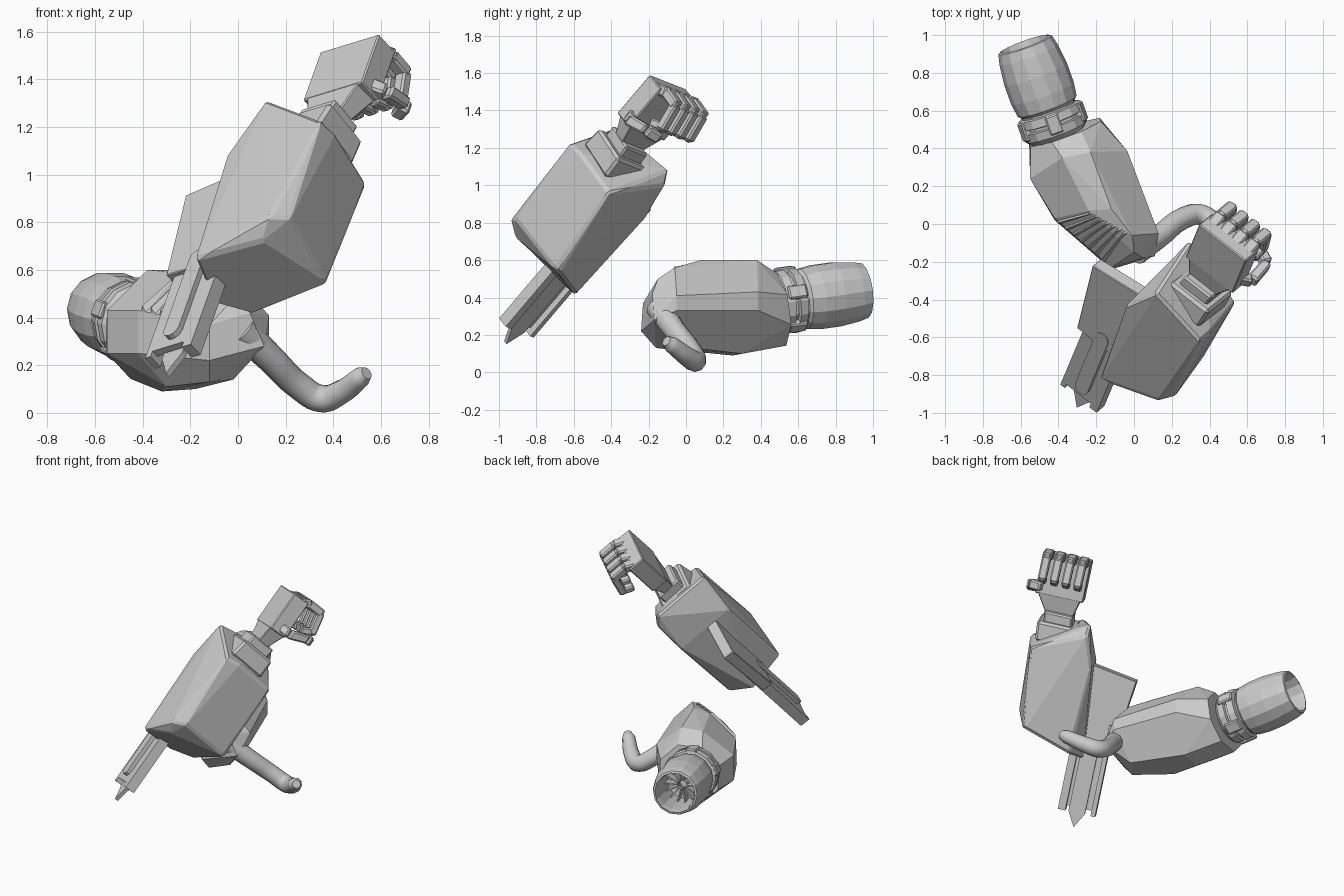
import bpy, bmesh, math
from mathutils import Vector as V

if "Cube" in bpy.data.objects:
    bpy.data.objects.remove(bpy.data.objects["Cube"])

# Frame of the fist arm: U across knuckles, D along forearm, W towards the palm
U = V((.77, -.60, .235)).normalized()
D = V((.28, .61, .74))
D = (D - U * D.dot(U)).normalized()
W = D.cross(U).normalized()


def add(name, bm):
    bmesh.ops.recalc_face_normals(bm, faces=bm.faces)
    me = bpy.data.meshes.new(name)
    bm.to_mesh(me)
    bm.free()
    ob = bpy.data.objects.new(name, me)
    bpy.context.collection.objects.link(ob)
    return ob


def hull(name, pts, bevel=0, flat=4):
    bm = bmesh.new()
    for p in pts:
        bm.verts.new(p)
    r = bmesh.ops.convex_hull(bm, input=bm.verts)
    junk = {e for e in r['geom_interior'] + r['geom_unused'] if isinstance(e, bmesh.types.BMVert)}
    bmesh.ops.delete(bm, geom=list(junk), context='VERTS')
    bmesh.ops.dissolve_limit(bm, angle_limit=math.radians(flat), verts=bm.verts, edges=bm.edges)
    ob = add(name, bm)
    if bevel:
        m = ob.modifiers.new('chamfer', 'BEVEL')
        m.width, m.segments, m.limit_method = bevel, 1, 'ANGLE'
        m.angle_limit = math.radians(35)
    return ob


def at(o, a, b, c):
    return o + U * a + D * b + W * c


def block(name, o, a, b, c, bevel=0):
    return hull(name, [at(o, i, j, k) for i in a for j in b for k in c], bevel)


def bar(name, p, q, side, w, h, bevel=.006, taper=1):
    """Box-section bar from p to q, w wide along side and h thick."""
    ax = (q - p).normalized()
    up = ax.cross(side).normalized()
    pts = [e + side * (s * w / 2 * k) + up * (t * h / 2 * k)
           for e, k in ((p, 1), (q, taper)) for s in (-1, 1) for t in (-1, 1)]
    return hull(name, pts, bevel)


def lathe(name, origin, axis, prof, n):
    rot = axis.to_track_quat('Z', 'Y')
    bm = bmesh.new()
    rings = [[bm.verts.new(origin + rot @ V((r * math.cos(i * math.tau / n), r * math.sin(i * math.tau / n), t)))
              for i in range(n)] for t, r in prof]
    for a, b in zip(rings, rings[1:]):
        for i in range(n):
            j = (i + 1) % n
            bm.faces.new((a[i], a[j], b[j], b[i]))
    bm.faces.new(rings[0])
    bm.faces.new(rings[-1])
    return add(name, bm)


# Fist arm: forearm shell with slanted ends and cut corners
hull('fist_forearm', [V(p) for p in (
    (.35, -.62, 1.225), (.41, -.565, 1.17), (.115, -.365, 1.315), (.295, -.09, 1.085), (.54, -.41, .96),
    (.13, -.935, .82), (.22, -.91, .815), (.10, -.91, .72), (-.18, -.825, .645), (.37, -.70, .55),
    (.36, -.68, .53), (.06, -.59, .41), (-.10, -.64, .455),
    (-.04, -.43, 1.095), (.19, -.21, .825), (.31, -.11, 1.0))], .014, 6)

# Wrist: stepped collar and flared neck
hand = V((.4325, -.185, 1.4525))
end = V((.326, -.374, 1.14))
heel = at(hand, 0, -.135, .06)
ax = (heel - end).normalized()
bar('wrist_collar', end - ax * .06, end + ax * .075, U, .29, .26, .015, .92)
bar('wrist_post', end, end + ax * .14, U, .19, .17, .01)
bar('wrist_flare', heel + D * .01, end + ax * .13, U, .29, .12, .005, .65)

# Palm, fingers and thumb
block('palm', hand, (-.162, .162), (-.14, .138), (0, .12), .006)
path = [(.10, .06), (.14, .135), (.135, .235), (.0, .265), (-.03, .20)]
for f in range(4):
    a = -.118 + f * .079
    pts = [at(hand, a, b, c) for b, c in path]
    for k, (p, q) in enumerate(zip(pts, pts[1:])):
        bar(f'finger_{f + 1}_segment_{k + 1}', p, q + (q - p) * .12, U, .064 - .004 * k, .06 - .004 * k, .009)
    for k, p in enumerate(pts[1:4]):
        bar(f'finger_{f + 1}_joint_{k + 1}', p - W * .018, p + W * .018, U, .045, .055, .009)
thumb = [at(hand, *p) for p in ((.12, -.09, .06), (.19, -.10, .12), (.185, -.06, .245), (.11, -.06, .285))]
for k, (p, q) in enumerate(zip(thumb, thumb[1:])):
    bar(f'thumb_segment_{k + 1}', p, q, D, .065, .06, .01, .9)

# Blade unit hung along the outer side of the forearm
K = V((-.39, -.85, .23))
hull('blade_housing', [at(K, a, b, c) for a, b in ((-.03, .465), (-.085, .94), (.30, 1.0), (.28, .46))
                       for c in (-.02, .055)], .004)
for n, a in (('outer', (0, .03)), ('inner', (.20, .25))):
    block(f'blade_rail_{n}', K, a, (0, .62), (0, .07))
block('blade_sheath', K, (.0, .25), (.03, .6), (.0, .035))
hull('blade_point', [at(K, a, b, c) for a, b in ((.07, .6), (.07, .0), (.125, -.10), (.18, .0), (.18, .6))
                     for c in (.03, .055)])
hull('blade_ridge', [at(K, .125 + .042 * math.cos(t), b + .042 * math.sin(t), c)
                     for b, s in ((.11, math.pi), (.52, 0)) for i in range(7)
                     for t in [s + i * math.pi / 6] for c in (-.025, .01)], 0, 1)

# Gun arm: faceted forearm body
e = V((-.335, .93, .13)).normalized()
side = V((.94, .34, 0)).normalized()
up = side.cross(e)
neck = V((-.365, .485, .335))
ring = [neck + side * (.215 * math.cos(t)) + up * (.21 * math.sin(t))
        for t in [math.pi / 8 + i * math.pi / 4 for i in range(8)]]
R = [V(p) for p in ((-.42, .03, .43), (-.24, .07, .585), (-.01, -.06, .56), (-.12, -.23, .37))]
hull('gun_forearm', ring + R + [V(p) for p in (
    (-.38, .35, .60), (-.23, .38, .60), (-.12, .08, .60), (.0, -.15, .50),
    (-.55, .24, .25), (-.55, .24, .43), (-.42, .02, .25),
    (-.035, .386, .33), (-.035, .386, .43), (.13, -.05, .33), (.13, -.05, .41),
    (-.12, -.24, .22), (.11, -.17, .28), (.05, -.18, .42),
    (-.32, .25, .09), (-.18, .30, .10), (-.02, -.06, .14), (-.12, -.16, .13), (-.30, .05, .11))], 0, 7)

# Slanted vent slats on the elbow
nrm = (R[3] - R[0]).cross(R[1] - R[0]).normalized()
for i in range(7):
    f, g = .05 + i * .13, .11 + i * .13
    p, q = R[0].lerp(R[3], f), R[1].lerp(R[2], f)
    s, t = R[0].lerp(R[3], g), R[1].lerp(R[2], g)
    lift = nrm * .02
    hull(f'vent_slat_{i + 1}', [p, q, s, t, p.lerp(q, .06) + lift, p.lerp(q, .94) + lift])

# Cuff rings and clamps
base = V((-.455, .61, .39))
lathe('cuff', base, e, [(-.16, .14), (-.13, .172), (-.085, .175), (-.08, .158), (-.065, .158),
                        (-.06, .178), (-.015, .172), (-.01, .15), (.03, .15)], 14)
for i in range(5):
    t = i * math.tau / 5 + .3
    out = side * math.cos(t) + up * math.sin(t)
    c = base + out * .161 - e * .12
    bar(f'cuff_clamp_{i + 1}', c, c + e * .105, e.cross(out), .075, .045, .008)

# Hollow muzzle with radial fins inside
lathe('muzzle', base, e, [(-.01, .14), (.015, .166), (.09, .176), (.2, .176), (.31, .163), (.363, .150),
                          (.368, .136), (.33, .128), (.12, .115)], 14)
for i in range(14):
    t = i * math.tau / 14
    out = side * math.cos(t) + up * math.sin(t)
    bar(f'muzzle_fin_{i + 1}', base + e * .15 + out * .03, base + e * .15 + out * .12, e, .08, .008, 0)

# Smooth hook hand
cu = bpy.data.curves.new('hook_hand', 'CURVE')
cu.dimensions, cu.bevel_depth, cu.bevel_resolution = '3D', .055, 3
cu.resolution_u, cu.use_fill_caps = 6, True
sp = cu.splines.new('BEZIER')
hook = [(.01, -.15, .35, 1.25), (.14, -.06, .225, 1.1), (.26, .03, .11, 1.05), (.35, .05, .06, 1.05),
        (.43, .005, .085, .95), (.515, -.08, .15, .8), (.54, -.105, .167, .5)]
sp.bezier_points.add(len(hook) - 1)
for bp, (x, y, z, r) in zip(sp.bezier_points, hook):
    bp.co, bp.radius = (x, y, z), r
    bp.handle_left_type = bp.handle_right_type = 'AUTO'
ob = bpy.data.objects.new('hook_hand', cu)
bpy.context.collection.objects.link(ob)
bpy.context.view_layer.objects.active = ob
ob.select_set(True)
bpy.ops.object.convert(target='MESH')
bpy.ops.object.shade_smooth_by_angle(angle=math.radians(40))
